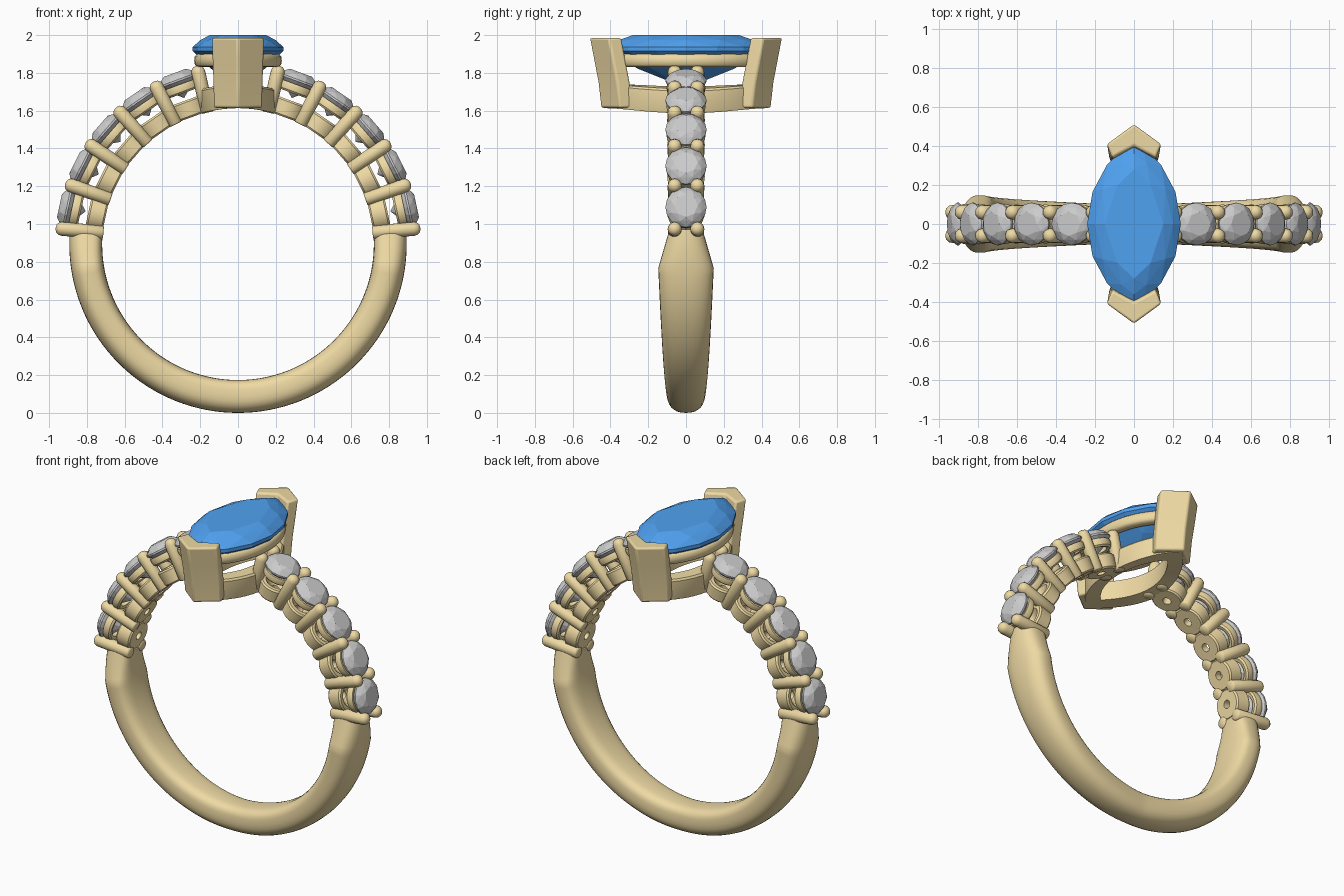
import bpy, bmesh
from math import sin, cos, pi, radians, sqrt
from mathutils import Matrix, Vector

if "Cube" in bpy.data.objects:
    bpy.data.objects.remove(bpy.data.objects["Cube"])

C = 0.893                      # height of the ring centre


def material(name, color):
    m = bpy.data.materials.new(name)
    m.diffuse_color = color
    m.use_nodes = True
    m.node_tree.nodes["Principled BSDF"].inputs["Base Color"].default_value = m.diffuse_color
    return m


GOLD = material("gold", (0.86, 0.70, 0.37, 1))
BLUE = material("blue_gem", (0.08, 0.36, 0.88, 1))


def finish(name, bm, mat=None, matrix=Matrix(), smooth=35):
    bmesh.ops.recalc_face_normals(bm, faces=bm.faces)
    me = bpy.data.meshes.new(name)
    bm.to_mesh(me)
    bm.free()
    me.transform(matrix)
    ob = bpy.data.objects.new(name, me)
    bpy.context.collection.objects.link(ob)
    if mat:
        me.materials.append(mat)
    if smooth:
        bpy.ops.object.select_all(action='DESELECT')
        ob.select_set(True)
        bpy.context.view_layer.objects.active = ob
        bpy.ops.object.shade_smooth_by_angle(angle=radians(smooth))
    return ob


def loft(rings, closed=False):
    """Skin a list of closed point rings; cap the ends unless closed."""
    bm = bmesh.new()
    vs = [[bm.verts.new(p) for p in r] for r in rings]
    n = len(vs[0])
    for i in range(len(vs) if closed else len(vs) - 1):
        a, b = vs[i], vs[(i + 1) % len(vs)]
        for j in range(n):
            k = (j + 1) % n
            bm.faces.new((a[j], a[k], b[k], b[j]))
    if not closed:
        bm.faces.new(vs[0])
        bm.faces.new(vs[-1])
    return bm


def circle(r, z, n, off=0.0):
    return [(r * cos(2 * pi * (i + off) / n), r * sin(2 * pi * (i + off) / n), z) for i in range(n)]


def lens(w, h, z, n):
    """Marquise outline from two arcs, n points per side."""
    R = (w * w + h * h) / (2 * w)
    ys = [-h * cos(pi * i / n) for i in range(n)]
    side = [(sqrt(R * R - y * y) - (R - w), y, z) for y in ys]
    return side + [(-x, -y, z) for x, y, z in side]


def hull(points):
    bm = bmesh.new()
    for p in points:
        bm.verts.new(p)
    res = bmesh.ops.convex_hull(bm, input=bm.verts)
    junk = [g for g in res["geom_interior"] if isinstance(g, bmesh.types.BMVert)]
    bmesh.ops.delete(bm, geom=junk, context='VERTS')
    return bm


def radial(deg):
    """Frame at the ring centre whose local z points outward at this angle."""
    return Matrix.Translation((0, 0, C)) @ Matrix.Rotation(pi / 2 - radians(deg), 4, 'Y')


# Lower shank: rounded section that widens to the shoulders, then tapers
def power(v, e):
    return (1 if v >= 0 else -1) * abs(v) ** e


rings = []
STEPS = 95
for i in range(STEPS + 1):
    a = -185 + 190 * i / STEPS
    d = abs(a + 90)
    w = 0.095 + 0.052 * d / 81 if d < 81 else 0.147 - 0.057 * (d - 81) / 14
    ring = []
    for j in range(28):
        t = 2 * pi * j / 28
        c, s = cos(t), sin(t)
        e = 0.85 if c > 0 else 0.6
        r = 0.806 + 0.087 * power(c, e)
        y = w * power(s, e)
        ring.append((r * cos(radians(a)), y, C + r * sin(radians(a))))
    rings.append(ring)
finish("shank", loft(rings), GOLD, smooth=45)

# Shoulders: prong pairs, stone seats, bezel rings and round stones
PRONGS = [5, 19.4, 33.8, 48.2, 62.6, 77]
for side in ("right", "left"):
    for i, a in enumerate(PRONGS):
        m = radial(a if side == "right" else 180 - a)
        for y in (-0.06, 0.06):
            prof = [(0.03, 0.715), (0.036, 0.722), (0.037, 0.935), (0.033, 0.952), (0.022, 0.964), (0.008, 0.969)]
            bm = loft([circle(r, z, 16) for r, z in prof])
            finish(f"{side}_prong_{i}", bm, GOLD, m @ Matrix.Translation((0, y, 0)), 50)
    for i in range(5):
        a = (PRONGS[i] + PRONGS[i + 1]) / 2
        m = radial(a if side == "right" else 180 - a)
        seat = [(0.025, 0.716), (0.085, 0.716), (0.094, 0.725), (0.1, 0.80), (0.092, 0.81), (0.07, 0.81), (0.025, 0.76)]
        finish(f"{side}_seat_{i}", loft([circle(r, z, 28) for r, z in seat], True), GOLD, m)
        bez = [(0.07, 0.855), (0.09, 0.85), (0.1, 0.86), (0.104, 0.885), (0.1, 0.9), (0.085, 0.9)]
        finish(f"{side}_bezel_{i}", loft([circle(r, z, 28) for r, z in bez], True), GOLD, m)
        gem = (circle(0.062, 0.967, 8) + circle(0.088, 0.953, 8, 0.5) + circle(0.109, 0.928, 16)
               + circle(0.109, 0.918, 16) + circle(0.055, 0.868, 8, 0.5) + [(0, 0, 0.825)])
        finish(f"{side}_stone_{i}", hull(gem), None, m, 0)

# Centre marquise stone
gem = (lens(0.15, 0.28, 2.0, 4) + lens(0.2, 0.36, 1.973, 6) + lens(0.24, 0.43, 1.937, 8)
       + lens(0.24, 0.43, 1.915, 8) + lens(0.14, 0.25, 1.82, 4) + [(0, 0, 1.72)])
finish("centre_stone", hull(gem), BLUE, smooth=0)

# Upper gallery rail: rounded marquise ring under the stone
prof = []
for j in range(12):
    t = 2 * pi * j / 12
    s = power(cos(t), 0.7)
    prof.append(lens(0.197 + 0.035 * s, 0.375 + 0.045 * s, 1.866 + 0.036 * power(sin(t), 0.7), 24))
finish("upper_gallery", loft(prof, True), GOLD, smooth=50)


# Lower gallery: marquise ring curved to follow the finger hole
def curved(w, h, r):
    return [(x, y, C + sqrt(r * r - x * x)) for x, y, z in lens(w, h, 0, 24)]


prof = [curved(0.12, 0.30, 0.72), curved(0.195, 0.43, 0.72), curved(0.2, 0.43, 0.73),
        curved(0.2, 0.43, 0.835), curved(0.19, 0.42, 0.845), curved(0.13, 0.31, 0.845)]
finish("lower_gallery", loft(prof, True), GOLD)

# V-shaped end claws, leaning outward toward the top
for name, s in (("front_claw", 1), ("back_claw", -1)):
    levels = []
    for z, dy, k in ((1.615, 0.06, 0.93), (1.75, 0.045, 0.95), (1.87, 0.022, 0.98), (1.985, 0, 1)):
        outline = [(0, -0.512), (0.14, -0.41), (0.112, -0.34), (0, -0.40), (-0.112, -0.34), (-0.14, -0.41)]
        levels.append([(x * k * s, (y + dy) * s, z) for x, y in outline])
    ob = finish(name, loft(levels), GOLD, smooth=40)
    bev = ob.modifiers.new("soft_edges", 'BEVEL')
    bev.width, bev.segments, bev.limit_method = 0.012, 3, 'ANGLE'
